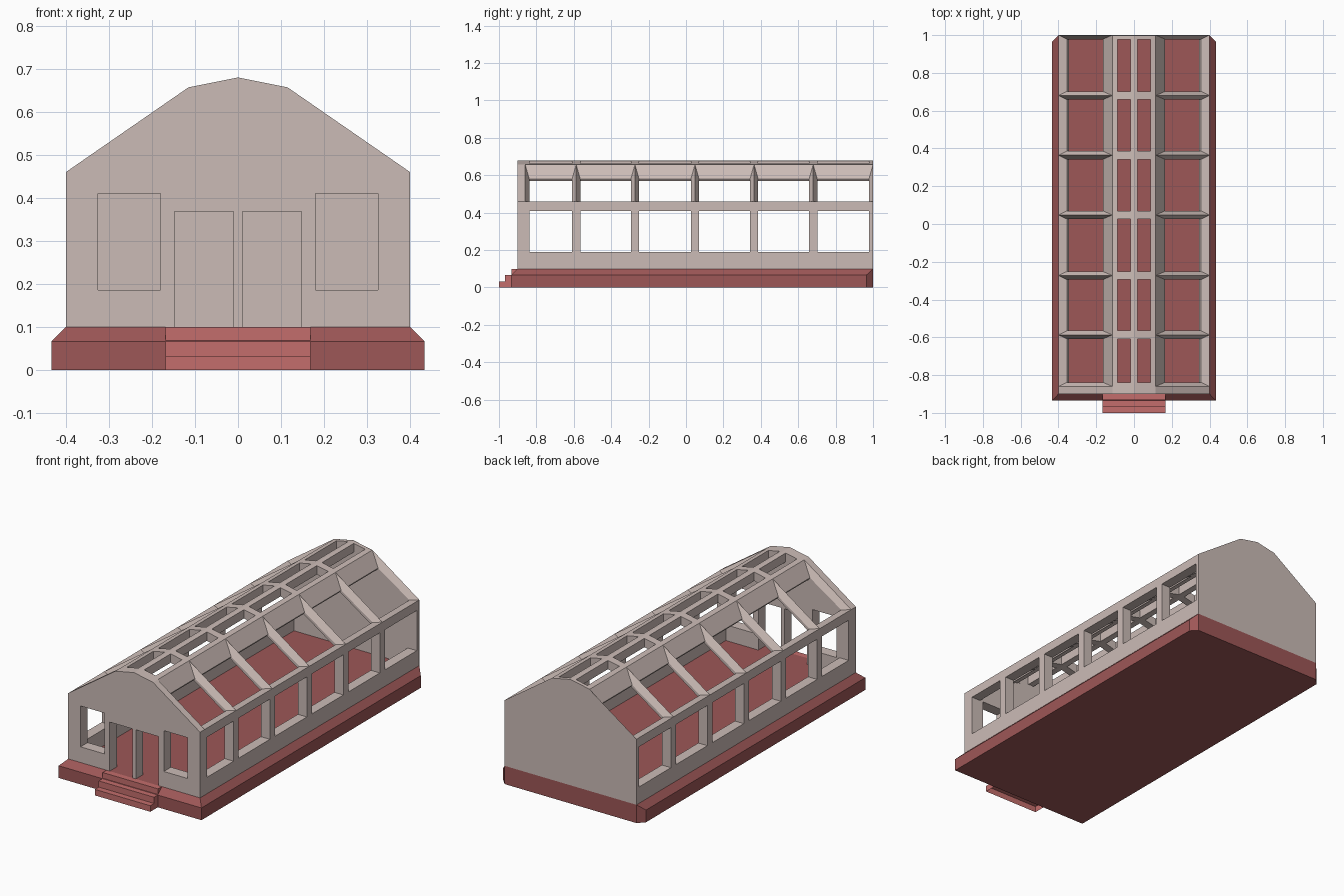
import bpy, bmesh

if "Cube" in bpy.data.objects:
    bpy.data.objects.remove(bpy.data.objects["Cube"])

def material(name, rgb):
    m = bpy.data.materials.new(name)
    m.diffuse_color = (*rgb, 1)
    m.use_nodes = True
    m.node_tree.nodes["Principled BSDF"].inputs["Base Color"].default_value = m.diffuse_color
    return m

STONE = material("pale_stone", (0.60, 0.50, 0.47))
BRICK = material("dark_brick", (0.34, 0.095, 0.095))
STEP = material("light_brick", (0.55, 0.155, 0.15))

def add_loft(bm, sections):
    """Skin matching closed sections and cap both ends."""
    rings = [[bm.verts.new(p) for p in s] for s in sections]
    n = len(rings[0])
    for a, b in zip(rings, rings[1:]):
        for i in range(n):
            j = (i + 1) % n
            bm.faces.new((a[i], a[j], b[j], b[i]))
    bm.faces.new(rings[0])
    bm.faces.new(rings[-1])

def add_box(bm, x0, x1, y0, y1, z0, z1):
    add_loft(bm, [[(x0, y0, z), (x1, y0, z), (x1, y1, z), (x0, y1, z)] for z in (z0, z1)])

def finish(name, bm, mat=None):
    bmesh.ops.remove_doubles(bm, verts=bm.verts[:], dist=1e-5)
    bmesh.ops.recalc_face_normals(bm, faces=bm.faces[:])
    me = bpy.data.meshes.new(name)
    bm.to_mesh(me)
    bm.free()
    ob = bpy.data.objects.new(name, me)
    bpy.context.collection.objects.link(ob)
    if mat:
        me.materials.append(mat)
    return ob

def loft(name, sections, mat):
    bm = bmesh.new()
    add_loft(bm, sections)
    return finish(name, bm, mat)

def cut(ob, boxes):
    """Cut a list of boxes out of an object and apply the result."""
    bm = bmesh.new()
    for b in boxes:
        add_box(bm, *b)
    cutter = finish("cutter", bm)
    cutter.hide_render = True
    mod = ob.modifiers.new("openings", 'BOOLEAN')
    mod.operation, mod.solver, mod.object = 'DIFFERENCE', 'EXACT', cutter
    me = bpy.data.meshes.new_from_object(ob.evaluated_get(bpy.context.evaluated_depsgraph_get()))
    ob.modifiers.clear()
    ob.data = me
    bpy.data.objects.remove(cutter)

def at_y(profile, y):
    return [(x, y, z) for x, z in profile]

def mirrored(half):
    """Half profile from the right foot to the ridge, completed on the left."""
    return half + [(-x, z) for x, z in reversed(half) if x > 0]

# Shared dimensions: bay lines along y, roof edge points (outer, reveal, inner)
BAYS = [-0.86, -0.587, -0.273, 0.048, 0.364, 0.68, 1.0]
W = 0.022
LOW = [(0.4, 0.46), (0.355, 0.455), (0.345, 0.442)]
UP = [(0.115, 0.657), (0.165, 0.58), (0.158, 0.569)]
openings = [(a + W, b - W) for a, b in zip(BAYS, BAYS[1:])]

# Plinth with sloped top edge and clipped back corners
hexagon = [(-0.433, -0.935), (0.433, -0.935), (0.433, 0.965), (0.4, 1), (-0.4, 1), (-0.433, 0.965)]
top = [(-0.4, -0.9), (0.4, -0.9), (0.4, 1), (0.4, 1), (-0.4, 1), (-0.4, 1)]
loft("plinth", [[(x, y, z) for x, y in ring]
                for ring, z in ((hexagon, 0), (hexagon, 0.067), (top, 0.1))], BRICK)

# Entrance steps, open underneath
stair = [(-1, 0), (-1, 0.033), (-0.967, 0.033), (-0.967, 0.067),
         (-0.933, 0.067), (-0.933, 0.1), (-0.9, 0.1), (-0.9, 0)]
bm = bmesh.new()
add_loft(bm, [[(x, y, z) for y, z in stair] for x in (-0.168, 0.168)])
bmesh.ops.recalc_face_normals(bm, faces=bm.faces[:])
hidden = [f for f in bm.faces if f.normal.z < -0.9 or f.normal.y > 0.9]
bmesh.ops.delete(bm, geom=hidden, context='FACES')
me = bpy.data.meshes.new("entrance_steps")
bm.to_mesh(me)
bm.free()
me.materials.append(STEP)
bpy.context.collection.objects.link(bpy.data.objects.new("entrance_steps", me))

# Gable end walls, tapering inward along the roof slope
outer = mirrored([(0.4, 0.1), LOW[0], UP[0], (0, 0.68)])
inner = mirrored([(0.35, 0.1), LOW[1], UP[1], (0, 0.64)])
front = loft("front_wall", [at_y(outer, -0.9), at_y(outer, -0.86), at_y(inner, -0.86 + W)], STONE)
loft("back_wall", [at_y(outer, 1), at_y(inner, 1 - W)], STONE)

# Front doorways and windows
holes = []
for x0, x1, z0, z1 in ((0.011, 0.148, 0.05, 0.369), (0.18, 0.325, 0.186, 0.41)):
    holes += [(x0, x1, -1, -0.8, z0, z1), (-x1, -x0, -1, -0.8, z0, z1)]
cut(front, holes)

# Side walls with a row of windows
for s, side in ((1, "right"), (-1, "left")):
    prof = [(s * x, z) for x, z in [(0.4, 0.1)] + LOW + [(0.345, 0.1)]]
    wall = loft(side + "_wall", [at_y(prof, -0.86), at_y(prof, 0.999)], STONE)
    x0, x1 = sorted((s * 0.3, s * 0.45))
    cut(wall, [(x0, x1, a, b, 0.19, 0.41) for a, b in openings])

# Ridge panel with paired skylight openings
ridge = mirrored(UP[::-1] + [(0, 0.68)])
ridge += [(-0.105, 0.608), (0, 0.632), (0.105, 0.608)]
panel = loft("ridge_panel", [at_y(ridge, -0.86), at_y(ridge, 0.999)], STONE)
cut(panel, [(x0, x1, a, b, 0.5, 0.8) for a, b in openings
            for x0, x1 in ((0.018, 0.087), (-0.087, -0.018))])

# Rafters, knife-edged on the outside
for s, side in ((1, "right"), (-1, "left")):
    bm = bmesh.new()
    for y in BAYS[1:-1]:
        add_loft(bm, [[(s * p[0], y + o, p[1]) for p, o in
                       zip((e[0], e[1], e[2], e[2], e[1]), (0, W, W, -W, -W))]
                      for e in (LOW, UP)])
    finish(side + "_rafters", bm, STONE)
